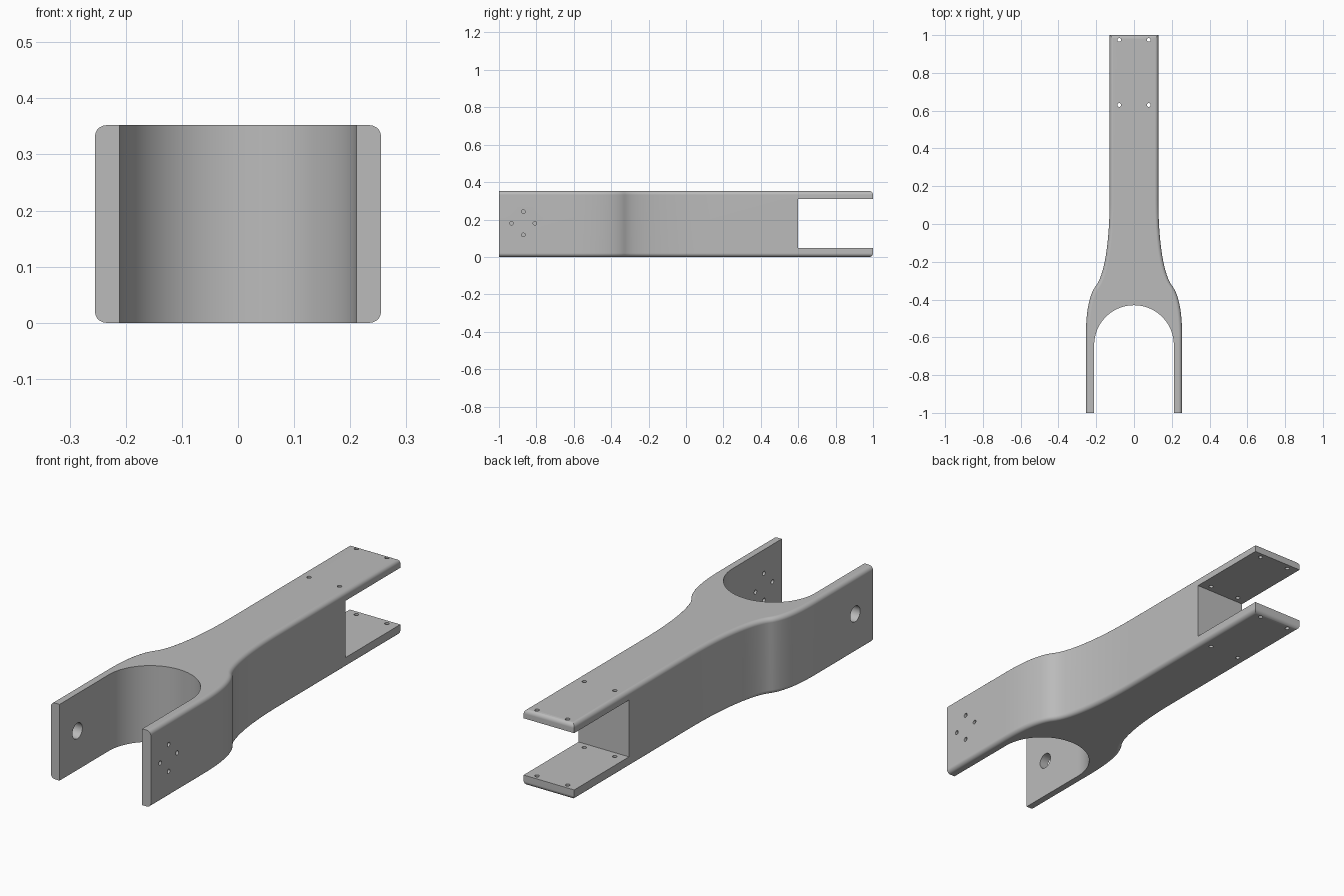
import bpy
import bmesh
import math
from mathutils import Matrix, Vector
from mathutils.geometry import interpolate_bezier

if "Cube" in bpy.data.objects:
    bpy.data.objects.remove(bpy.data.objects["Cube"])

HEIGHT = 0.352
MID = HEIGHT / 2
OUTER, INNER, NECK = 0.255, 0.211, 0.129
FILLET = 0.02

grey = bpy.data.materials.new("light_grey")
grey.use_nodes = True
colour = (0.5, 0.5, 0.5, 1)
grey.diffuse_color = colour
grey.node_tree.nodes["Principled BSDF"].inputs["Base Color"].default_value = colour


def make_object(name, bm):
    bmesh.ops.recalc_face_normals(bm, faces=bm.faces)
    mesh = bpy.data.meshes.new(name)
    bm.to_mesh(mesh)
    bm.free()
    mesh.materials.append(grey)
    obj = bpy.data.objects.new(name, mesh)
    bpy.context.collection.objects.link(obj)
    return obj


def add_hole(bm, centre, radius, depth, axis, sides=24):
    turn = Matrix.Rotation(math.pi / 2, 4, "Y") if axis == "X" else Matrix()
    bmesh.ops.create_cone(bm, cap_ends=True, segments=sides, radius1=radius, radius2=radius,
                          depth=depth, matrix=Matrix.Translation(centre) @ turn)


def bezier(points, steps):
    return [(p.x, p.y) for p in interpolate_bezier(*[Vector(p) for p in points], steps)]


def cut(obj, cutter):
    cutter.hide_render = True
    mod = obj.modifiers.new("cut", "BOOLEAN")
    mod.object = cutter
    mod.solver = "EXACT"
    bpy.ops.object.modifier_apply(modifier=mod.name)
    bpy.data.objects.remove(cutter)


# Outer side, from the back end along the flared neck to the prong tip
side = [(NECK, 1)]
side += bezier([(NECK, 0.13), (NECK, -0.1), (0.157, -0.265), (0.2, -0.325)], 20)
side += bezier([(0.2, -0.325), (0.236, -0.37), (OUTER, -0.46), (OUTER, -0.6)], 16)[1:]
side += [(OUTER, -1)]

# Rounded gap between the prongs
gap_y = -0.43 - INNER
arc = [(INNER * math.cos(math.pi * i / 48), gap_y + INNER * math.sin(math.pi * i / 48))
       for i in range(49)]
gap = [(INNER, -1)] + arc + [(-INNER, -1)]
outline = side + gap + [(-x, y) for x, y in reversed(side)]

# Forked arm body, with rounded outer rims
bm = bmesh.new()
base = bm.faces.new([bm.verts.new((x, y, 0)) for x, y in outline])
top = bmesh.ops.extrude_face_region(bm, geom=[base])["geom"]
bmesh.ops.translate(bm, vec=(0, 0, HEIGHT), verts=[v for v in top if isinstance(v, bmesh.types.BMVert)])
bmesh.ops.recalc_face_normals(bm, faces=bm.faces)
bm.verts.ensure_lookup_table()
outer_points = {(round(x, 4), round(y, 4)) for sx, y in side for x in (sx, -sx)}
rims = [e for e in bm.edges
        if abs(e.verts[0].co.z - e.verts[1].co.z) < 1e-5
        and all((round(v.co.x, 4), round(v.co.y, 4)) in outer_points for v in e.verts)]
bmesh.ops.bevel(bm, geom=rims, offset=FILLET, segments=5, profile=0.5, affect="EDGES")
arm = make_object("forked_arm", bm)
bpy.context.view_layer.objects.active = arm
arm.select_set(True)

# Slot that leaves two mounting plates at the back
bm = bmesh.new()
bmesh.ops.create_cube(bm, size=1, matrix=Matrix.Translation((0, 0.9, 0.179))
                      @ Matrix.Diagonal((1, 0.6, 0.262, 1)))
cut(arm, make_object("slot_cutter", bm))

# Screw holes in plates and left prong, axle hole in right prong
bm = bmesh.new()
for x in (-0.078, 0.078):
    for y in (0.63, 0.975):
        add_hole(bm, (x, y, MID), 0.01, 1, "Z", 16)
prong = (OUTER + INNER) / 2
for dy, dz in ((1, 0), (-1, 0), (0, 1), (0, -1)):
    add_hole(bm, (prong, -0.87 + 0.062 * dy, 0.18 + 0.062 * dz), 0.01, 0.1, "X", 16)
add_hole(bm, (-prong, -0.87, 0.18), 0.036, 0.1, "X", 32)
cut(arm, make_object("hole_cutter", bm))

bpy.ops.object.shade_smooth_by_angle(angle=math.radians(30))
weighted = arm.modifiers.new("even_shading", "WEIGHTED_NORMAL")
weighted.keep_sharp = True
